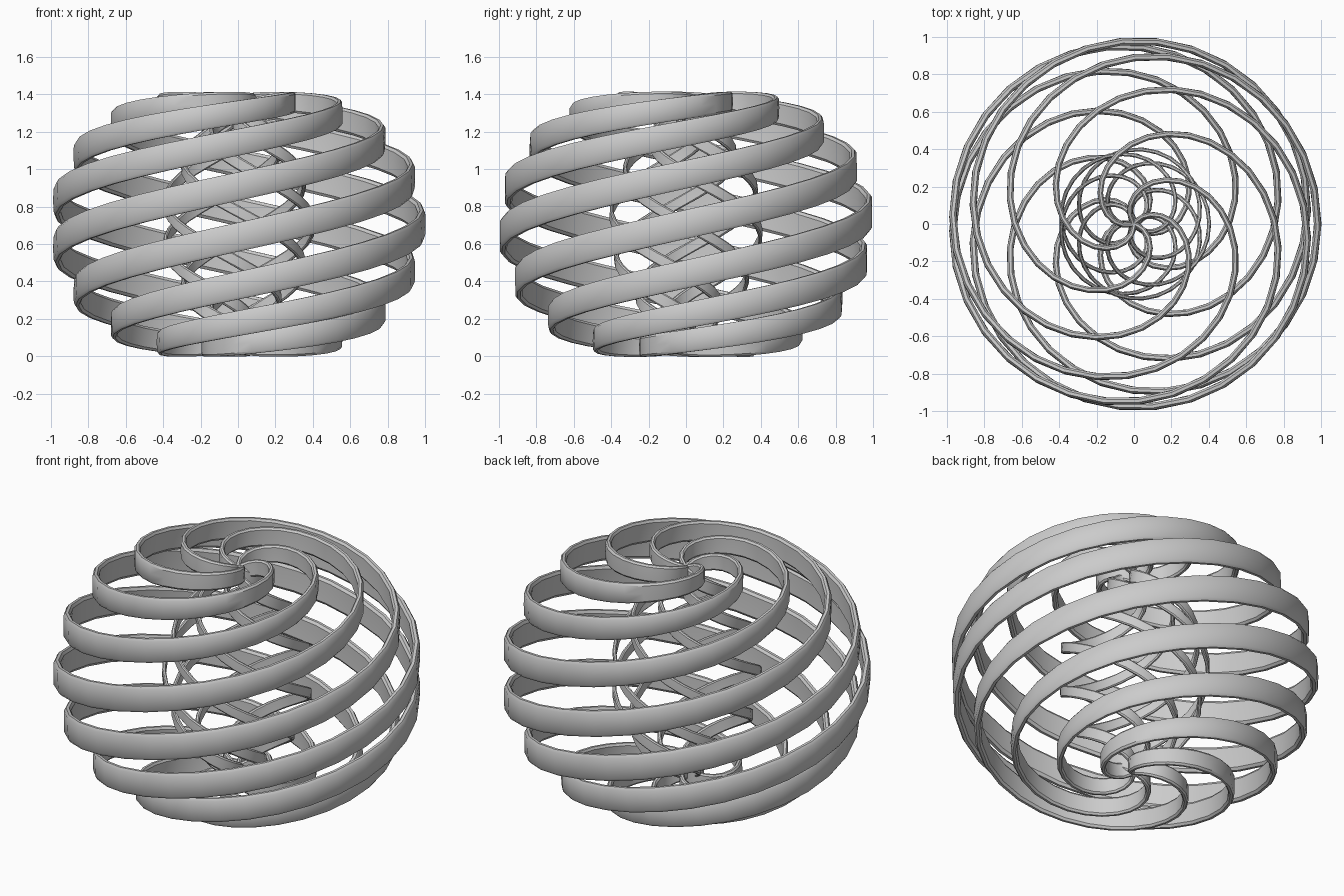
import bpy, bmesh
from math import sin, cos, pi, radians
from mathutils import Vector, Matrix

if "Cube" in bpy.data.objects:
    bpy.data.objects.remove(bpy.data.objects["Cube"])

# Five equal ribbons, each winding three turns about z while making one loop
# round a self-crossing (spindle) torus
R, MR, MZ, MID = 0.29, 0.692, 0.655, 0.705   # ring radius, tube radii, height
COUNT, TURNS = 5, 3
STEPS = TURNS * 32

# Flat ribbon section with bevelled rims: (across thickness, along width)
SECTION = [(0.5, -0.40), (0.54, 0.0), (0.5, 0.40), (0.22, 0.5), (-0.22, 0.5),
           (-0.5, 0.40), (-0.46, 0.0), (-0.5, -0.40), (-0.22, -0.5), (0.22, -0.5)]


def path(s):
    u, v = 2 * pi * TURNS * s, 2 * pi * s
    r = R + MR * cos(v)
    return Vector((r * cos(u), r * sin(u), MID + MZ * sin(v)))


def make_ribbon(name, angle):
    bm = bmesh.new()
    rings = []
    for i in range(STEPS):
        s = i / STEPS
        p, c = path(s), cos(2 * pi * s)
        tangent = (path(s + 1e-5) - path(s - 1e-5)).normalized()
        up = Vector((0, 0, 1))
        up = (up - tangent * up.dot(tangent)).normalized()
        out = tangent.cross(up)
        # wide on the outside, narrow in the core
        width, thick = 0.106 + 0.046 * c, 0.029 + 0.009 * c
        rings.append([bm.verts.new(p + out * (a * thick) + up * (b * width))
                      for a, b in SECTION])
    n = len(SECTION)
    for i in range(STEPS):
        a, b = rings[i], rings[(i + 1) % STEPS]
        for j in range(n):
            k = (j + 1) % n
            bm.faces.new((a[j], a[k], b[k], b[j]))
    bmesh.ops.recalc_face_normals(bm, faces=bm.faces)
    bm.transform(Matrix.Rotation(angle, 4, 'Z'))
    mesh = bpy.data.meshes.new(name)
    bm.to_mesh(mesh)
    bm.free()
    ob = bpy.data.objects.new(name, mesh)
    bpy.context.collection.objects.link(ob)
    bpy.context.view_layer.objects.active = ob
    ob.select_set(True)


for k in range(COUNT):
    make_ribbon(f"spiral_ribbon_{k + 1}", 2 * pi * k / COUNT)

# Smooth faces, crisp rims
bpy.ops.object.shade_smooth_by_angle(angle=radians(35))
